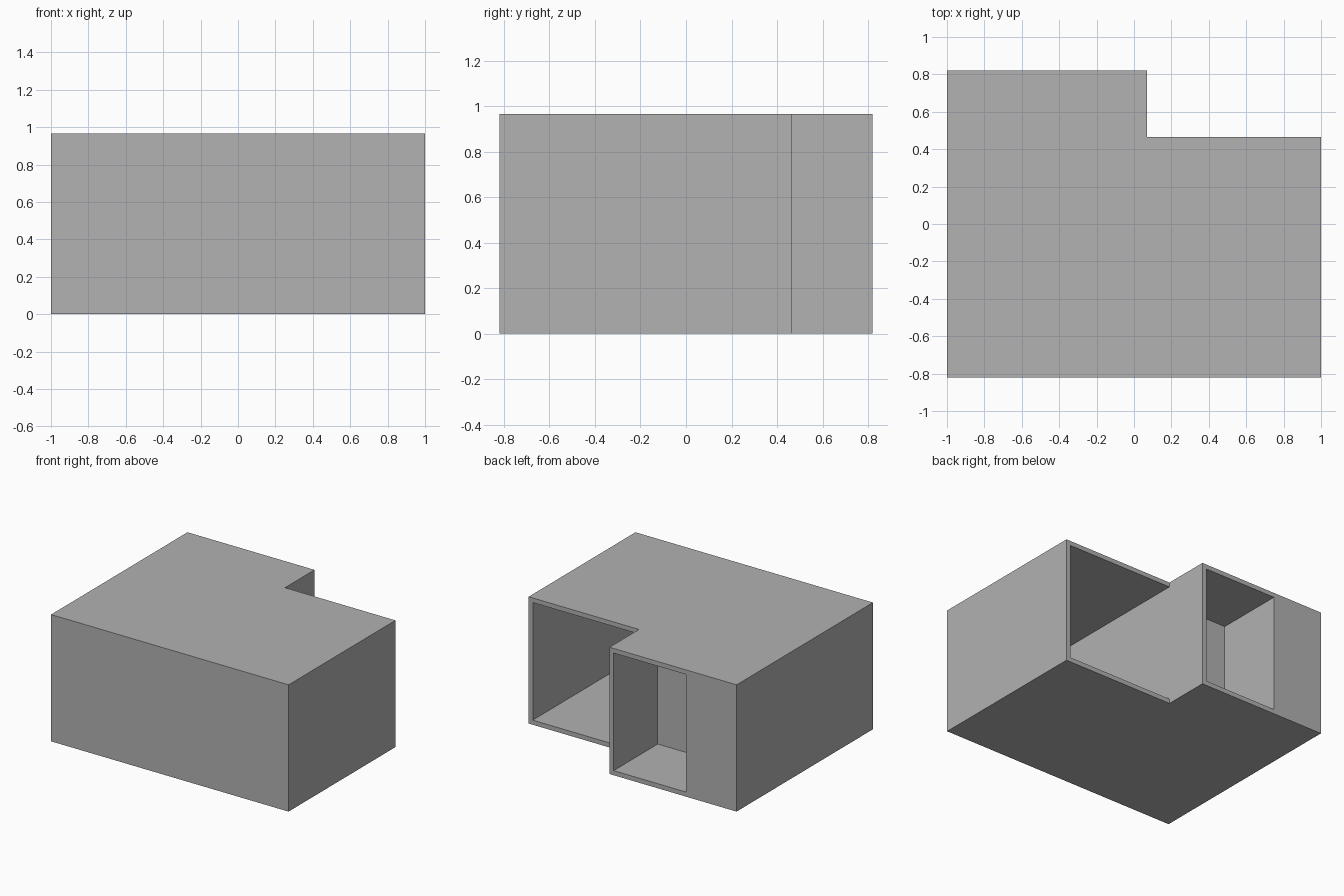
import bpy
import bmesh

cube = bpy.data.objects.get("Cube")
if cube:
    bpy.data.objects.remove(cube, do_unlink=True)

GREY = (0.445, 0.445, 0.445, 1.0)
mat = bpy.data.materials.new("plain grey")
mat.use_nodes = True
mat.diffuse_color = GREY
mat.node_tree.nodes["Principled BSDF"].inputs["Base Color"].default_value = GREY

# Main sizes
T = 0.035                  # board thickness
H = 0.965                  # full height
X, Y = 1.0, 0.82           # half width and half depth
STEP_X, STEP_Y = 0.07, 0.465   # corner of the rear step
NICHE_X, NICHE_Y = -0.576, 0.29  # far corner of the rear niche


def extrude_plan(name, plan, bottom, top):
    """Raise a counter-clockwise plan outline into a closed block."""
    bm = bmesh.new()
    face = bm.faces.new([bm.verts.new((x, y, bottom)) for x, y in plan])
    new = bmesh.ops.extrude_face_region(bm, geom=[face], use_keep_orig=True)
    verts = [g for g in new["geom"] if isinstance(g, bmesh.types.BMVert)]
    bmesh.ops.translate(bm, verts=verts, vec=(0, 0, top - bottom))
    bmesh.ops.recalc_face_normals(bm, faces=bm.faces)
    mesh = bpy.data.meshes.new(name)
    bm.to_mesh(mesh)
    bm.free()
    mesh.materials.append(mat)
    obj = bpy.data.objects.new(name, mesh)
    bpy.context.collection.objects.link(obj)
    return obj


# Floor and roof share the stepped outline
outline = [(-X, -Y), (X, -Y), (X, STEP_Y), (STEP_X, STEP_Y), (STEP_X, Y), (-X, Y)]
extrude_plan("floor", outline, 0, T)
extrude_plan("roof", outline, H - T, H)

# Walls wrap a deep bay behind the step and a shallow niche beside it
walls = [
    (-X, -Y), (X, -Y), (X, STEP_Y),
    (X - T, STEP_Y), (X - T, T - Y), (STEP_X, T - Y),             # deep bay
    (STEP_X, Y), (STEP_X - T, Y),                                 # divider end
    (STEP_X - T, NICHE_Y), (NICHE_X, NICHE_Y), (NICHE_X, Y),      # niche
    (-X, Y),
]
extrude_plan("walls", walls, T, H - T)
